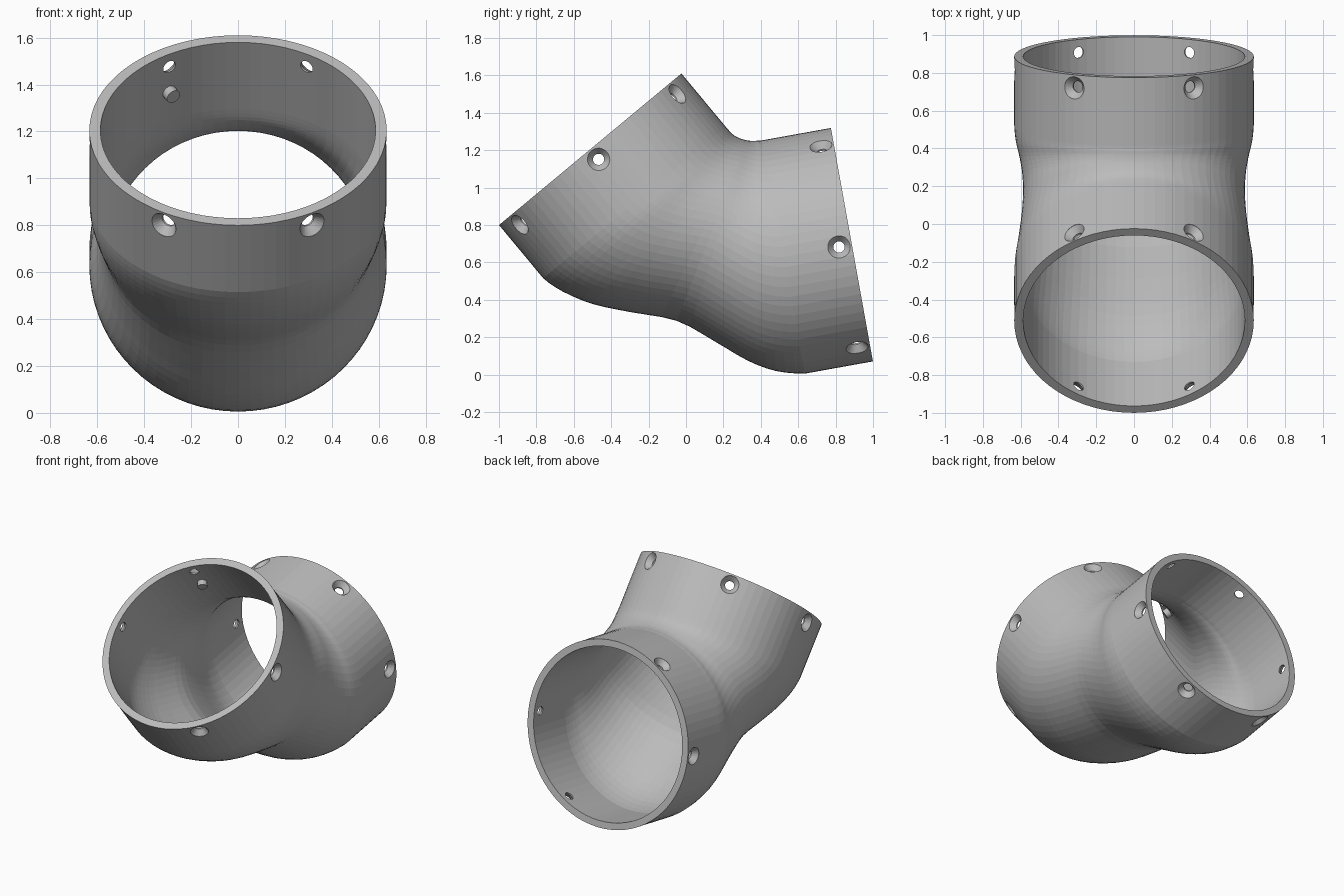
import bpy, bmesh
from math import cos, sin, pi
from mathutils import Vector

SIDES, WALL, RADIUS, COLLAR = 72, 0.047, 0.634, 0.37

if "Cube" in bpy.data.objects:
    bpy.data.objects.remove(bpy.data.objects["Cube"])

grey = bpy.data.materials.new("mid_grey")
grey.use_nodes = True
grey.diffuse_color = (0.5, 0.5, 0.5, 1)
grey.node_tree.nodes["Principled BSDF"].inputs["Base Color"].default_value = (0.5, 0.5, 0.5, 1)


def yz(y, z):
    return Vector((0, y, z))


# Each mouth: centre, outward axis, and upward direction across the opening
X = Vector((1, 0, 0))
front_up = yz(0.975, 0.81).normalized()
back_up = yz(-0.225, 1.25).normalized()
front = (yz(-0.512, 1.205), yz(-front_up.z, front_up.y), front_up)
back = (yz(0.887, 0.695), yz(back_up.z, -back_up.y), back_up)


def mouth_station(mouth, depth):
    centre, axis, up = mouth
    c = centre - axis * depth
    return c + up * RADIUS, c - up * RADIUS, RADIUS


def make_object(name, bm):
    bmesh.ops.recalc_face_normals(bm, faces=bm.faces)
    mesh = bpy.data.meshes.new(name)
    bm.to_mesh(mesh)
    bm.free()
    mesh.materials.append(grey)
    ob = bpy.data.objects.new(name, mesh)
    bpy.context.collection.objects.link(ob)
    return ob


def loft(bm, rings, capped=False):
    loops = [[bm.verts.new(p) for p in ring] for ring in rings]
    for a, b in zip(loops, loops[1:]):
        for i in range(len(a)):
            j = (i + 1) % len(a)
            bm.faces.new((a[i], a[j], b[j], b[i]))
    if capped:
        bm.faces.new(loops[0])
        bm.faces.new(loops[-1])


# Waist between the collars: top point, bottom point, half width
waist = [
    (yz(0.25, 1.285), yz(-0.66, 0.445), 0.63),
    (yz(0.28, 1.267), yz(-0.5, 0.378), 0.615),
    (yz(0.305, 1.258), yz(-0.3, 0.335), 0.6),
    (yz(0.33, 1.252), yz(-0.05, 0.288), 0.588),
    (yz(0.35, 1.25), yz(0.15, 0.18), 0.59),
    (yz(0.37, 1.25), yz(0.33, 0.075), 0.605),
    (yz(0.39, 1.252), yz(0.48, 0.02), 0.625),
]
keys = ([mouth_station(front, d) for d in (COLLAR + 0.1, COLLAR)][1:] + waist
        + [mouth_station(back, COLLAR)])


def spline(a, b, c, d, t):
    return (b * 2 + (c - a) * t + (a * 2 - b * 5 + c * 4 - d) * t ** 2
            + (b * 3 - a - c * 3 + d) * t ** 3) * 0.5


# Smooth the waist with extra stations, then add the straight collars
padded = [mouth_station(front, COLLAR - 0.1)] + keys + [mouth_station(back, COLLAR - 0.1)]
stations = [mouth_station(front, 0)]
for i in range(len(keys) - 1):
    for step in range(3):
        stations.append(tuple(spline(*values, step / 3) for values in zip(*padded[i:i + 4])))
stations += [keys[-1], mouth_station(back, 0)]


def section(top, bottom, width):
    mid, half = (top + bottom) / 2, (top - bottom) / 2
    angles = [2 * pi * i / SIDES for i in range(SIDES)]
    return [mid + X * width * cos(a) + half * sin(a) for a in angles]


# Pipe shell
bm = bmesh.new()
loft(bm, [section(*s) for s in stations])
pipe = make_object("pipe_elbow", bm)
shell = pipe.modifiers.new("wall", 'SOLIDIFY')
shell.thickness = WALL
shell.offset = -1
shell.use_even_offset = True


def radial_rings(mouth, angle, depth, profile, sides=24):
    """Rings of a turned shape whose axis points out through the collar wall."""
    centre, axis, up = mouth
    out = X * cos(angle) + up * sin(angle)
    side = axis.cross(out)
    base = centre - axis * depth
    turn = [2 * pi * i / sides for i in range(sides)]
    return [[base + out * dist + (axis * cos(t) + side * sin(t)) * r for t in turn]
            for dist, r in profile]


# Six countersunk screw holes around each collar
bm = bmesh.new()
hole = [(0.5, 0.03), (0.595, 0.03), (0.632, 0.06), (0.68, 0.06)]
for mouth in (front, back):
    for k in range(6):
        loft(bm, radial_rings(mouth, k * pi / 3, 0.07, hole), capped=True)
cutter = make_object("screw_hole_cutter", bm)
cutter.hide_render = True
cut = pipe.modifiers.new("screw_holes", 'BOOLEAN')
cut.operation = 'DIFFERENCE'
cut.solver = 'EXACT'
cut.object = cutter

bpy.context.view_layer.objects.active = pipe
pipe.select_set(True)
for name in ("wall", "screw_holes"):
    bpy.ops.object.modifier_apply(modifier=name)
bpy.data.objects.remove(cutter)

# Small locating peg inside the front collar
bm = bmesh.new()
loft(bm, radial_rings(front, 2 * pi / 3, 0.21, [(0.55, 0.032), (0.61, 0.032)]), capped=True)
make_object("locating_peg", bm)
